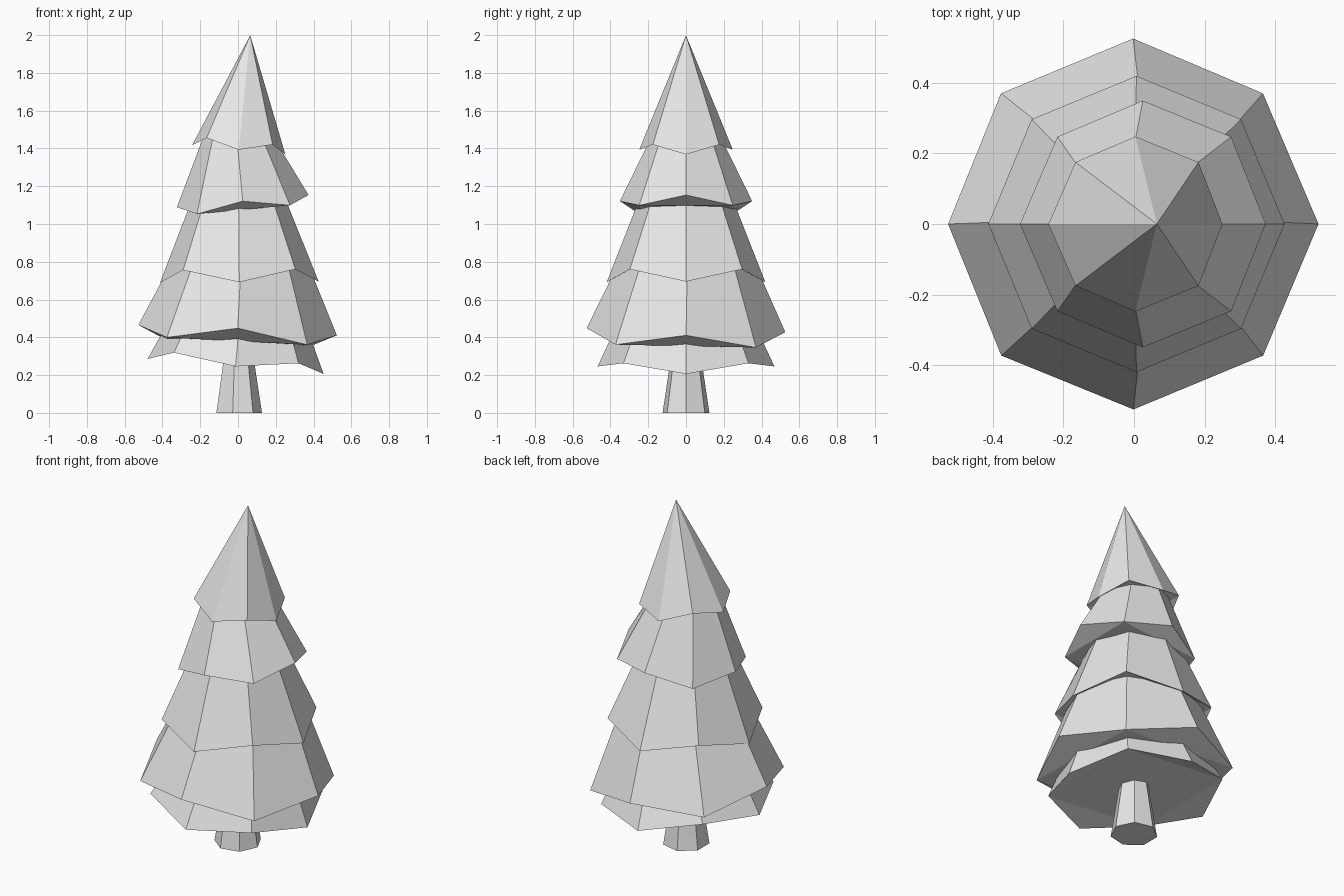
import bpy
import bmesh
from math import cos, sin, tau
from mathutils import Matrix

if "Cube" in bpy.data.objects:
    bpy.data.objects.remove(bpy.data.objects["Cube"], do_unlink=True)

grey = bpy.data.materials.new("plain_grey")
grey.use_nodes = True
grey.diffuse_color = (0.8, 0.8, 0.8, 1)
grey.node_tree.nodes["Principled BSDF"].inputs["Base Color"].default_value = grey.diffuse_color


def ring(bm, count, radius, z, zigzag=0.0):
    """Ring of vertices; every second one is shifted by zigzag."""
    return [bm.verts.new((radius * cos(tau * i / count), radius * sin(tau * i / count),
                          z + zigzag * (i % 2))) for i in range(count)]


def finish(bm, name, location=(0, 0, 0), lean=0.0, nod=0.0):
    turn = Matrix.Rotation(-lean, 4, 'Y') @ Matrix.Rotation(nod, 4, 'X')
    bmesh.ops.transform(bm, matrix=Matrix.Translation(location) @ turn, verts=bm.verts)
    bmesh.ops.recalc_face_normals(bm, faces=bm.faces)
    mesh = bpy.data.meshes.new(name)
    bm.to_mesh(mesh)
    bm.free()
    mesh.materials.append(grey)
    bpy.context.collection.objects.link(bpy.data.objects.new(name, mesh))


def skirt(bm, low, high):
    n = len(low)
    for i in range(n):
        j = (i + 1) % n
        bm.faces.new((low[i], low[j], high[j], high[i]))


def tier(name, x, z, radius, zigzag, height, top_radius, lean, nod=0.0):
    """Leaning eight-sided branch layer with a zigzag hem and folded underside."""
    bm = bmesh.new()
    hem = ring(bm, 8, radius, 0, zigzag)
    if top_radius:
        crown = ring(bm, 8, top_radius, height)
        skirt(bm, hem, crown)
        bm.faces.new(crown)
    else:
        tip = bm.verts.new((0, 0, height))
        for i in range(8):
            bm.faces.new((hem[i], hem[(i + 1) % 8], tip))
    bm.faces.new(hem[1::2])
    for i in range(0, 8, 2):
        bm.faces.new((hem[i - 1], hem[i], hem[i + 1]))
    finish(bm, name, (x, 0, z), lean, nod)


# Branch layers, top to bottom
tier("top_branches", 0.004, 1.393, 0.248, 0.045, 0.609, 0, -0.1)
tier("upper_branches", 0.025, 1.121, 0.35, -0.045, 0.38, 0.165, 0.093)
tier("middle_branches", 0.007, 0.692, 0.42, 0.066, 0.56, 0.2, 0.008)
tier("lower_branches", -0.002, 0.438, 0.526, -0.065, 0.56, 0.265, -0.052, -0.02)
tier("bottom_branches", -0.013, 0.246, 0.468, 0.045, 0.45, 0.26, -0.085)

# Tapered trunk
bm = bmesh.new()
foot = ring(bm, 7, 0.127, 0)
neck = ring(bm, 7, 0.066, 0.4)
skirt(bm, foot, neck)
bm.faces.new(foot)
bm.faces.new(neck)
finish(bm, "trunk")
